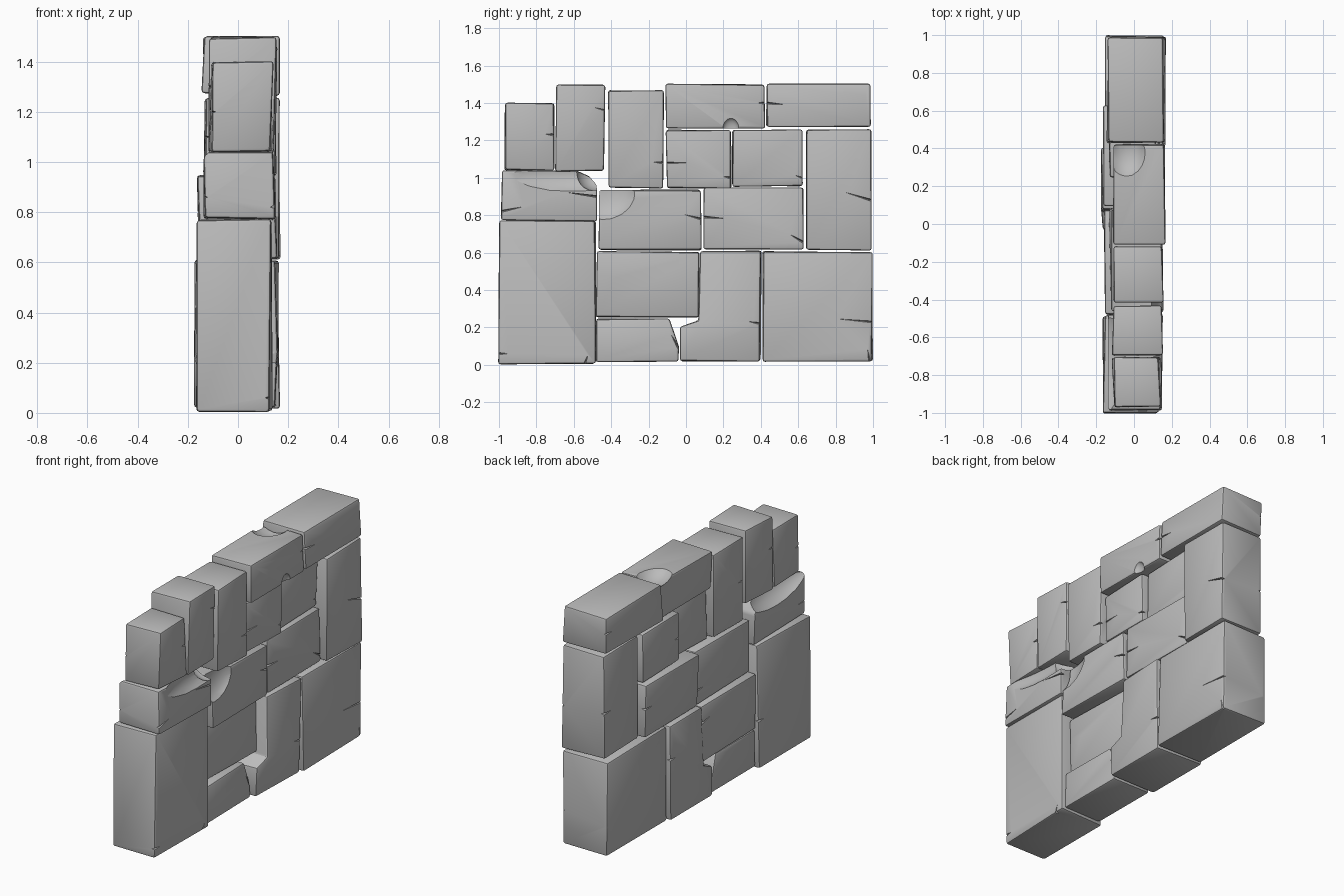
import bpy, bmesh, math, random
from mathutils import Vector, Matrix

random.seed(4)
cube = bpy.data.objects.get("Cube")
if cube:
    bpy.data.objects.remove(cube)

stone_grey = bpy.data.materials.new("stone grey")
stone_grey.use_nodes = True
GREY = (0.5, 0.5, 0.5, 1)
stone_grey.diffuse_color = GREY
stone_grey.node_tree.nodes["Principled BSDF"].inputs["Base Color"].default_value = GREY


def link(name, bm):
    mesh = bpy.data.meshes.new(name)
    bmesh.ops.recalc_face_normals(bm, faces=bm.faces)
    bm.to_mesh(mesh)
    bm.free()
    ob = bpy.data.objects.new(name, mesh)
    bpy.context.collection.objects.link(ob)
    return ob


def box(y0, y1, z0, z1):
    return [(y0, z0), (y1, z0), (y1, z1), (y0, z1)]


def scoop(center, radii):
    """Rounded cutter for a broken-off piece."""
    bm = bmesh.new()
    bmesh.ops.create_icosphere(bm, subdivisions=3, radius=1,
                               matrix=Matrix.Translation(center) @ Matrix.Diagonal((*radii, 1)))
    return link("chip_cutter", bm)


def crack(x, y, z, angle, length):
    """Thin wedge cutter that starts at an edge and runs inward along the face."""
    bm = bmesh.new()
    bmesh.ops.create_cone(bm, segments=4, radius1=1, radius2=0, depth=2, cap_ends=True)
    turn = Matrix.Rotation(math.radians(angle), 4, 'X') @ Matrix.Rotation(-math.pi / 2, 4, 'X')
    bm.transform(Matrix.Translation((x, y, z)) @ turn @ Matrix.Diagonal((0.035, 0.013, length, 1)))
    return link("crack_cutter", bm)


def stone(name, outline, x0, x1, cracks=(), scoops=()):
    """Block from a side outline, slightly uneven, bevelled, then cracked and chipped."""
    bm = bmesh.new()
    face = bm.faces.new([bm.verts.new((x0, y, z)) for y, z in outline])
    extruded = bmesh.ops.extrude_face_region(bm, geom=[face])["geom"]
    bmesh.ops.translate(bm, vec=(x1 - x0, 0, 0),
                        verts=[v for v in extruded if isinstance(v, bmesh.types.BMVert)])
    for v in bm.verts:
        v.co += Vector((random.uniform(-.009, .009), random.uniform(-.005, .005),
                        random.uniform(-.004, .004)))
    ob = link(name, bm)
    bevel = ob.modifiers.new("worn edges", 'BEVEL')
    bevel.width, bevel.segments = 0.012, 2
    cutters = [scoop(c, r) for c, r in scoops]
    for side, y, z, angle, length in cracks:
        cutters.append(crack(x1 if side > 0 else x0, y, z, angle, length))
    for cutter in cutters:
        cut = ob.modifiers.new("cut", 'BOOLEAN')
        cut.operation, cut.solver, cut.object = 'DIFFERENCE', 'EXACT', cutter
    # Bake the cuts and drop the cutters
    deps = bpy.context.evaluated_depsgraph_get()
    mesh = bpy.data.meshes.new_from_object(ob.evaluated_get(deps))
    ob.modifiers.clear()
    ob.data = mesh
    for cutter in cutters:
        bpy.data.objects.remove(cutter)
    mesh.materials.clear()
    mesh.materials.append(stone_grey)
    bpy.ops.object.select_all(action='DESELECT')
    ob.select_set(True)
    bpy.context.view_layer.objects.active = ob
    bpy.ops.object.shade_smooth_by_angle(angle=math.radians(28))


# Bottom course
stone("front_base_stone", box(-1, -.485, .005, .77), -.16, .13,
      [(1, -.54, .01, 70, .07), (1, -.99, .06, 0, .05), (-1, -.49, .3, 180, .06)])
stone("low_stone", [(-.48, .015), (-.04, .02), (-.04, .1), (-.09, .25), (-.48, .245)], -.15, .115,
      [(1, -.05, .11, 120, .08), (-1, -.3, .24, -80, .06)])
stone("recessed_stone", box(-.48, .07, .255, .605), -.155, .085,
      [(1, -.48, .475, -5, .12), (-1, .06, .5, 170, .09)])
stone("notched_stone", [(-.03, .02), (.395, .02), (.4, .61), (.08, .61), (.07, .24), (-.03, .2)],
      -.172, .155, [(1, .4, .22, 170, .07), (-1, .4, .4, 180, .06)])
stone("back_base_stone", box(.41, .995, .02, .605), -.15, .162,
      [(1, .99, .23, 175, .2), (-1, .99, .2, 185, .08), (1, .98, .03, 100, .07)])

# Middle course
stone("broken_stone", [(-.99, .775), (-.48, .77), (-.48, .965), (-.52, 1.005), (-.58, 1.035), (-.985, 1.04)],
      -.14, .145, [(1, -.48, .9, 172, .2), (1, -.99, .82, 12, .14), (-1, -.98, .86, 0, .09)],
      [((-.19, -.7, 1.07), (.15, .33, .14)), ((.23, -.62, 1.02), (.13, .42, .12)),
       ((.14, -.49, 1.03), (.12, .1, .1))])
stone("chipped_stone", box(-.465, .08, .615, .935), -.125, .15,
      [(1, .08, .78, 165, .09), (-1, .07, .7, 180, .07)],
      [((.19, -.45, .93), (.1, .2, .17))])
stone("centre_stone", box(.095, .625, .62, .945), -.155, .135,
      [(1, .1, .79, -4, .12), (1, .62, .66, 150, .08), (-1, .62, .8, 180, .08)])
stone("tall_back_stone", box(.645, .99, .615, 1.26), -.125, .163,
      [(1, .99, .88, 163, .15), (-1, .99, .9, 180, .08)])

# Upper course
stone("small_inner_stone", box(-.105, .24, .945, 1.255), -.075, .135,
      [(1, -.1, 1.08, 0, .12), (1, .24, 1.0, 170, .05)])
stone("small_back_stone", box(.25, .62, .955, 1.255), -.135, .115,
      [(1, .62, 1.0, 160, .06), (-1, .26, 1.1, 0, .06)])
stone("upright_stone", box(-.415, -.12, .945, 1.465), -.112, .15,
      [(1, -.12, 1.08, 175, .07), (-1, -.41, 1.2, 0, .06)])

# Top course
stone("front_top_stone", box(-.97, -.705, 1.04, 1.4), -.11, .135,
      [(1, -.71, 1.23, 175, .05), (-1, -.96, 1.2, 0, .05)])
stone("tall_top_stone", box(-.695, -.435, 1.035, 1.495), -.112, .15,
      [(1, -.43, 1.36, 165, .08), (-1, -.69, 1.3, 0, .05)])
stone("long_top_stone", box(-.105, .42, 1.265, 1.5), -.11, .16,
      [(1, .42, 1.4, 180, .04)],
      [((-.04, .38, 1.56), (.12, .15, .11)), ((.17, .24, 1.26), (.03, .045, .06))])
stone("back_top_stone", box(.43, .985, 1.272, 1.5), -.14, .16,
      [(1, .43, 1.4, -5, .11), (1, .97, 1.5, -100, .07), (-1, .98, 1.4, 180, .06)])
